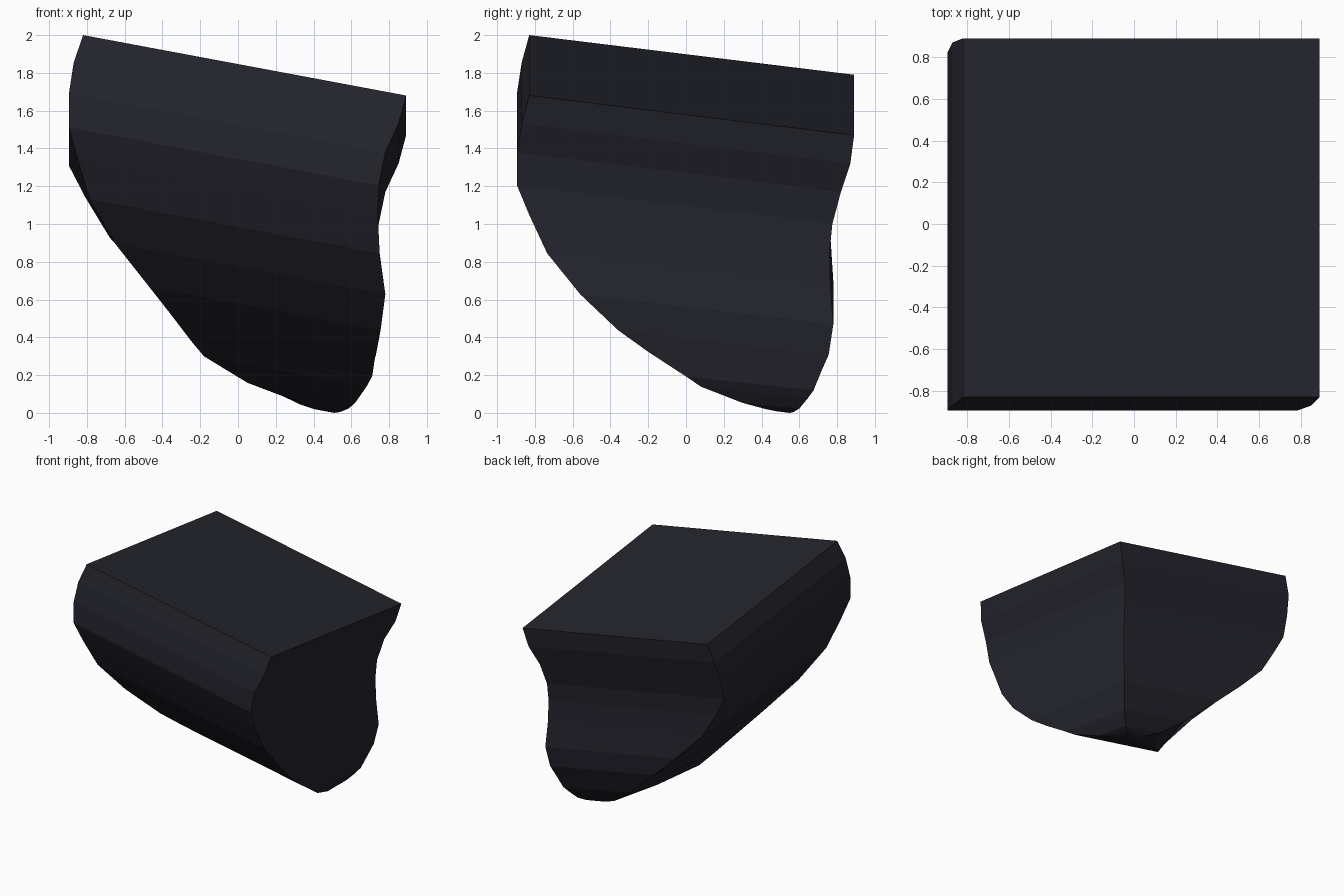
import bpy, bmesh

# Depth below the sloping top, front y, back y, then left x (front, back) and right x (front, back)
RINGS = [
    (0.00, -.83, .89, -.82, -.82, .89, .89),
    (0.16, -.87, .87, -.87, -.87, .85, .85),
    (0.33, -.895, .82, -.895, -.895, .78, .78),
    (0.51, -.895, .775, -.895, -.895, .745, .745),
    (0.66, -.83, .76, -.85, -.81, .74, .74),
    (0.85, -.735, .765, -.785, -.68, .75, .745),
    (1.04, -.56, .78, -.65, -.45, .78, .757),
    (1.21, -.36, .755, -.47, -.23, .755, .73),
    (1.31, -.20, .715, -.36, -.10, .73, .70),
    (1.42, .00, .675, -.24, .05, .71, .665),
    (1.47, .08, .645, -.18, .12, .68, .635),
    (1.54, .30, .60, .05, .24, .62, .585),
    (1.57, .43, .57, .31, .33, .56, .54),
    (1.583, .48, .55, .40, .40, .51, .51),
]


def top_height(x, y):
    """Height of the sloping flat top."""
    return 2 - 0.187 * (x + 0.82) - 0.122 * (y + 0.83)


# Tapering block: four-cornered rings parallel to the sloping top
bm = bmesh.new()
loops = []
for d, yf, yb, lf, lb, rf, rb in RINGS:
    corners = [(lf, yf), (rf, yf), (rb, yb), (lb, yb)]
    loops.append([bm.verts.new((x, y, max(0, top_height(x, y) - d))) for x, y in corners])
for a, b in zip(loops, loops[1:]):
    for i in range(4):
        j = (i + 1) % 4
        bm.faces.new((a[i], b[i], b[j], a[j]))

# Flat top and small foot
bm.faces.new(loops[0])
bm.faces.new(loops[-1][::-1])
bmesh.ops.recalc_face_normals(bm, faces=bm.faces)

mesh = bpy.data.meshes.new("tapered_block")
bm.to_mesh(mesh)
bm.free()
block = bpy.data.objects.new("tapered_block", mesh)
bpy.context.collection.objects.link(block)

# One dark colour overall
mat = bpy.data.materials.new("dark slate")
mat.diffuse_color = (0.018, 0.018, 0.027, 1)
mesh.materials.append(mat)
